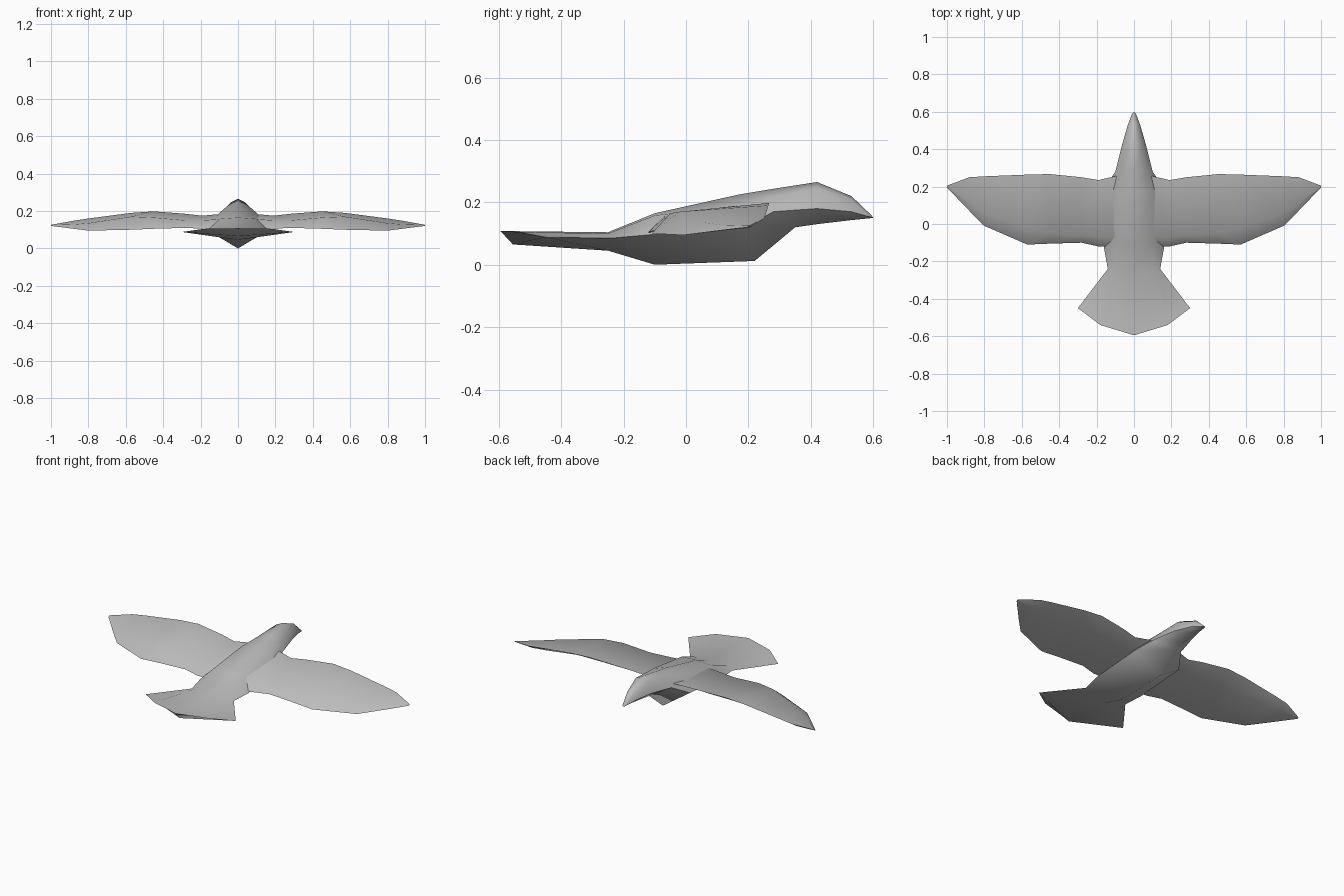
import bpy
import bmesh
import math

cube = bpy.data.objects.get("Cube")
if cube:
    bpy.data.objects.remove(cube, do_unlink=True)

# One plain grey for the whole bird
GREY = (0.5, 0.5, 0.5, 1.0)
feather_grey = bpy.data.materials.new("feather_grey")
feather_grey.use_nodes = True
feather_grey.diffuse_color = GREY
shader = feather_grey.node_tree.nodes["Principled BSDF"]
shader.inputs["Base Color"].default_value = GREY
shader.inputs["Roughness"].default_value = 0.8


def loft(name, sections, closed, sharp_angle):
    """Skin matching sections, cap both ends, and mirror across x."""
    bm = bmesh.new()
    rings = [[bm.verts.new(point) for point in section] for section in sections]
    count = len(rings[0])
    for ring, following in zip(rings, rings[1:]):
        for i in range(count if closed else count - 1):
            j = (i + 1) % count
            bm.faces.new((ring[i], ring[j], following[j], following[i]))
    bm.faces.new(rings[0])
    bm.faces.new(rings[-1])
    bmesh.ops.recalc_face_normals(bm, faces=bm.faces)
    # An open half shell may orient inward, so test its outermost face
    outer = max(bm.faces, key=lambda f: f.calc_center_median().z)
    outer.normal_update()
    if outer.normal.z < 0:
        bmesh.ops.reverse_faces(bm, faces=bm.faces)
    mesh = bpy.data.meshes.new(name)
    bm.to_mesh(mesh)
    bm.free()
    mesh.materials.append(feather_grey)
    obj = bpy.data.objects.new(name, mesh)
    bpy.context.collection.objects.link(obj)
    mirror = obj.modifiers.new("mirror", "MIRROR")
    mirror.use_clip = True
    mirror.merge_threshold = 0.0005
    bpy.ops.object.select_all(action="DESELECT")
    obj.select_set(True)
    bpy.context.view_layer.objects.active = obj
    bpy.ops.object.shade_smooth_by_angle(angle=math.radians(sharp_angle))
    return obj


# Body half sections from tail to beak: back, shoulder, flank, keel
def body_section(y, back, shoulder, flank, keel):
    return [(0, y, back), (shoulder[0], y, shoulder[1]),
            (flank[0], flank[1], flank[2]), (0, keel[0], keel[1])]


tail_end = [(0, -0.595, 0.108), (0.18, -0.54, 0.105),
            (0.3, -0.45, 0.088), (0, -0.555, 0.065)]
body = [
    tail_end,
    body_section(-0.25, 0.104, (0.1, 0.1), (0.14, -0.24, 0.085), (-0.25, 0.045)),
    body_section(-0.1, 0.165, (0.1, 0.158), (0.16, -0.13, 0.095), (-0.1, 0)),
    body_section(0.17, 0.225, (0.1, 0.19), (0.16, 0.19, 0.12), (0.22, 0.012)),
    body_section(0.29, 0.245, (0.065, 0.22), (0.1, 0.28, 0.17), (0.35, 0.12)),
    body_section(0.42, 0.265, (0.04, 0.245), (0.065, 0.42, 0.18), (0.42, 0.13)),
    body_section(0.53, 0.22, (0.02, 0.208), (0.033, 0.53, 0.17), (0.53, 0.143)),
    body_section(0.595, 0.158, (0.006, 0.156), (0.01, 0.59, 0.153), (0.6, 0.15)),
]
loft("body_and_tail", body, False, 60)


# Wing sections from root to tip: leading edge, ridge, trailing edge, hollow
def wing_section(x, lead, ridge, trail):
    hollow_y = lead[0] * 0.75 + trail[0] * 0.25
    hollow_z = min(lead[1], ridge[1]) * 0.6 + trail[1] * 0.4
    return [(x, *lead), (x, *ridge), (x, *trail), (x, hollow_y, hollow_z)]


wing = [
    wing_section(0.08, (0.26, 0.185), (-0.07, 0.158), (-0.12, 0.1)),
    wing_section(0.19, (0.235, 0.175), (-0.07, 0.15), (-0.12, 0.105)),
    wing_section(0.28, (0.25, 0.185), (-0.06, 0.15), (-0.1, 0.11)),
    wing_section(0.45, (0.267, 0.198), (-0.05, 0.165), (-0.105, 0.105)),
    wing_section(0.57, (0.264, 0.19), (-0.02, 0.17), (-0.11, 0.1)),
    wing_section(0.8, (0.255, 0.16), (0.06, 0.135), (-0.01, 0.095)),
    wing_section(0.88, (0.25, 0.148), (0.11, 0.128), (0.07, 0.105)),
    wing_section(1.0, (0.205, 0.126), (0.2, 0.125), (0.195, 0.12)),
]
loft("wings", wing, True, 60)
